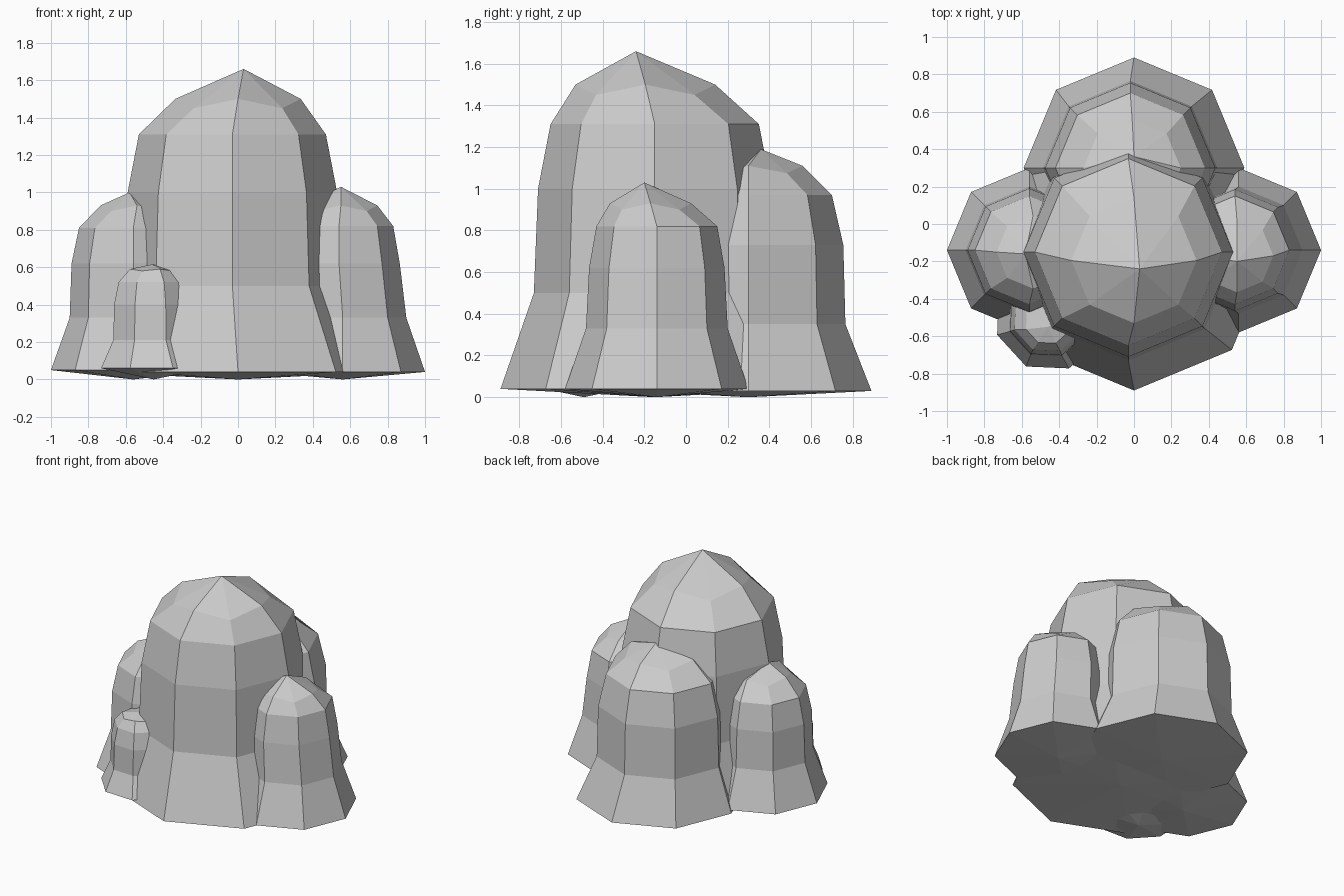
import bpy, bmesh
from math import cos, sin, radians

if "Cube" in bpy.data.objects:
    bpy.data.objects.remove(bpy.data.objects["Cube"])


def spire(name, rings, apex, turn=0.0, drop=0.03, sides=8):
    """Faceted rock column: rings are (centre x, centre y, z, radius), bottom to top."""
    bm = bmesh.new()
    loops = []
    for k, (cx, cy, z, r) in enumerate(rings):
        loop = []
        for i in range(sides):
            a = radians(turn + 360 * i / sides)
            # the diagonal corners of the cap ring sag a little
            sag = drop if k == len(rings) - 1 and i % 2 else 0
            loop.append(bm.verts.new((cx + r * cos(a), cy + r * sin(a), z - sag)))
        loops.append(loop)
    top = bm.verts.new(apex)
    bottom = bm.verts.new((rings[0][0], rings[0][1], 0.0))
    for i in range(sides):
        j = (i + 1) % sides
        for low, high in zip(loops, loops[1:]):
            bm.faces.new((low[i], low[j], high[j], high[i]))
        bm.faces.new((loops[-1][i], loops[-1][j], top))
        bm.faces.new((loops[0][j], loops[0][i], bottom))
    bmesh.ops.recalc_face_normals(bm, faces=bm.faces)
    mesh = bpy.data.meshes.new(name)
    bm.to_mesh(mesh)
    bm.free()
    bpy.context.collection.objects.link(bpy.data.objects.new(name, mesh))


# Tall central rock
spire("main_rock",
      [(0.0, -0.15, 0.04, 0.74), (-0.03, -0.15, 0.5, 0.58), (-0.03, -0.15, 1.0, 0.56),
       (-0.03, -0.15, 1.31, 0.5), (0.0, -0.195, 1.5, 0.335)],
      (0.03, -0.24, 1.66), drop=0.05)

# Rock behind
spire("back_rock",
      [(0.0, 0.3, 0.03, 0.59), (-0.02, 0.3, 0.35, 0.465), (-0.02, 0.3, 0.73, 0.455),
       (-0.02, 0.3, 0.97, 0.4), (-0.01, 0.3, 1.11, 0.26)],
      (0.0, 0.36, 1.19), drop=0.035)

# Side rocks
spire("left_rock",
      [(-0.56, -0.14, 0.05, 0.44), (-0.56, -0.14, 0.33, 0.34), (-0.56, -0.14, 0.62, 0.33),
       (-0.56, -0.14, 0.81, 0.29), (-0.54, -0.15, 0.93, 0.195)],
      (-0.58, -0.16, 1.0))
spire("right_rock",
      [(0.56, -0.14, 0.04, 0.44), (0.56, -0.14, 0.33, 0.34), (0.54, -0.14, 0.62, 0.325),
       (0.54, -0.14, 0.82, 0.29), (0.55, -0.17, 0.93, 0.195)],
      (0.55, -0.2, 1.03))

# Small rock at the front left
spire("small_rock",
      [(-0.45, -0.49, 0.06, 0.3), (-0.46, -0.5, 0.21, 0.22), (-0.46, -0.5, 0.4, 0.215),
       (-0.46, -0.5, 0.52, 0.19), (-0.46, -0.52, 0.59, 0.125)],
      (-0.46, -0.55, 0.615), turn=20, drop=0.01)
